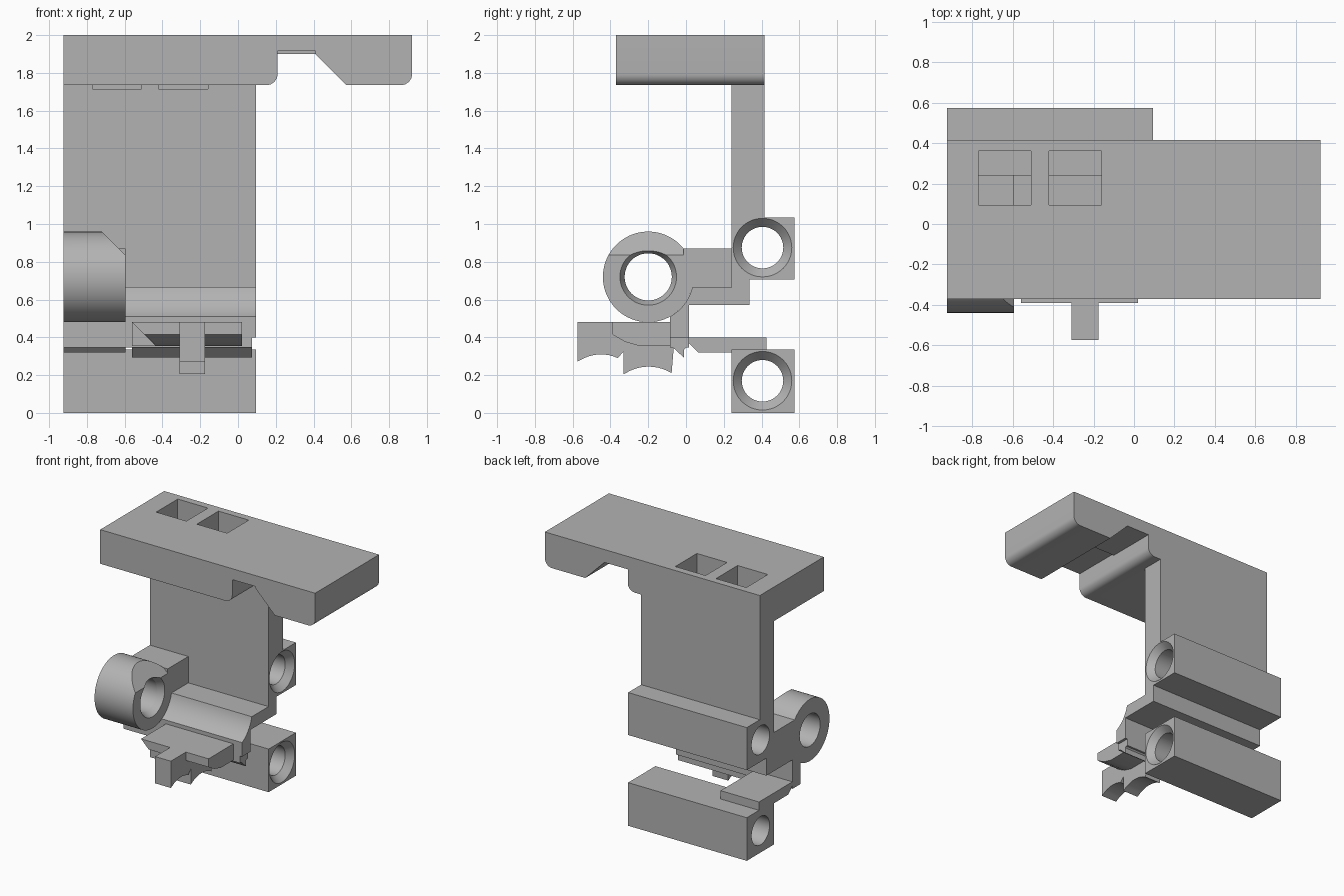
import bpy
import bmesh
from math import sin, cos, radians

cube = bpy.data.objects.get("Cube")
if cube:
    bpy.data.objects.remove(cube, do_unlink=True)

GREY = (0.45, 0.45, 0.45, 1)
mat = bpy.data.materials.new("plain grey")
mat.use_nodes = True
mat.diffuse_color = GREY
mat.node_tree.nodes["Principled BSDF"].inputs["Base Color"].default_value = GREY

LEFT, RIGHT, CLAMP = -0.925, 0.095, -0.595


def arc(cy, cz, r, start, end, steps=12):
    angles = [radians(start + (end - start) * i / steps) for i in range(steps + 1)]
    return [(cy + r * cos(a), cz + r * sin(a)) for a in angles]


def add_object(name, bm):
    bmesh.ops.recalc_face_normals(bm, faces=bm.faces)
    mesh = bpy.data.meshes.new(name)
    bm.to_mesh(mesh)
    bm.free()
    mesh.materials.append(mat)
    ob = bpy.data.objects.new(name, mesh)
    bpy.context.collection.objects.link(ob)
    return ob


def prism(name, points, lo, hi, axis="x"):
    """Extrude a profile: (y, z) points along x, or (x, z) points along y."""
    bm = bmesh.new()
    rings = []
    for d in (lo, hi):
        rings.append([bm.verts.new((d, u, v) if axis == "x" else (u, d, v)) for u, v in points])
        bm.faces.new(rings[-1])
    n = len(points)
    for i in range(n):
        j = (i + 1) % n
        bm.faces.new((rings[0][i], rings[0][j], rings[1][j], rings[1][i]))
    return add_object(name, bm)


def box(name, x, y, z):
    return prism(name, [(y[0], z[0]), (y[1], z[0]), (y[1], z[1]), (y[0], z[1])], *x)


def bore(y, z, x_end, radius, mouth, depth):
    """Round through-hole cutter with a tapered mouth at its +x end."""
    bm = bmesh.new()
    stations = [(LEFT - 0.1, radius), (x_end - depth, radius), (x_end, mouth), (x_end + 0.1, mouth)]
    rings = [[bm.verts.new((x, u, v)) for u, v in arc(y, z, r, 0, 360, 48)[:-1]]
             for x, r in stations]
    bm.faces.new(rings[0])
    bm.faces.new(rings[-1])
    for a, b in zip(rings, rings[1:]):
        for i in range(48):
            j = (i + 1) % 48
            bm.faces.new((a[i], a[j], b[j], b[i]))
    return add_object("bore_cutter", bm)


def activate(ob):
    bpy.ops.object.select_all(action="DESELECT")
    ob.select_set(True)
    bpy.context.view_layer.objects.active = ob


def cut(ob, *cutters):
    activate(ob)
    for c in cutters:
        c.hide_render = True
        mod = ob.modifiers.new("cut", "BOOLEAN")
        mod.operation = "DIFFERENCE"
        mod.solver = "EXACT"
        mod.object = c
        bpy.ops.object.modifier_apply(modifier=mod.name)
        bpy.data.objects.remove(c, do_unlink=True)
    return ob


def pockets():
    return [box("pocket_cutter", x, (0.095, 0.36), (1.715, 2.1))
            for x in ((-0.77, -0.51), (-0.42, -0.16))]


# Top plate with rounded lower corners, a notch and two square openings
profile = [(LEFT, 2), (LEFT, 1.735)]
profile += arc(0.15, 1.795, 0.06, -90, 0, 8)
profile += [(0.21, 1.9), (0.41, 1.9), (0.575, 1.735)]
profile += arc(0.862, 1.795, 0.06, -90, 0, 8) + [(0.922, 2)]
plate = prism("top_plate", profile, -0.37, 0.415, "y")
relief = box("relief_cutter", (0.21, 0.41), (-0.5, 0.02), (1.85, 1.915))
cut(plate, relief, *pockets())

# Back wall, upper rod housing and the web hollowed to the clamp radius
profile = [(0.24, 1.735), (0.415, 1.735), (0.415, 1.035), (0.575, 1.035),
           (0.575, 0.705), (0.335, 0.705), (0.335, 0.57), (0.015, 0.57),
           (0.015, 0.345), (-0.085, 0.345)]
profile += arc(-0.2, 0.72, 0.24, -61.4, -13.2) + [(0.24, 0.665)]
wall = prism("back_wall", profile, LEFT, RIGHT)
corner = box("corner_cutter", (0.075, 0.2), (-0.2, 0.1), (0.3, 0.4))
cut(wall, bore(0.405, 0.875, RIGHT, 0.11, 0.155, 0.05), corner, *pockets())

# Lower rod housing
lower = box("lower_rod_housing", (LEFT, RIGHT), (0.24, 0.575), (0, 0.335))
cut(lower, bore(0.405, 0.17, RIGHT, 0.11, 0.155, 0.05))

# Arm tying the lower housing to the web
arm = prism("lower_arm", [(-0.085, 0.5), (-0.085, 0.41), (0.0, 0.385), (0.065, 0.32),
                          (0.425, 0.32), (0.425, 0.4), (0.015, 0.4), (0.015, 0.5)],
            LEFT, CLAMP)

# Round clamp with its mounting block and a sloped top corner
profile = arc(-0.2, 0.72, 0.24, 38.7, 346.8, 56) + [(0.24, 0.665), (0.24, 0.87)]
clamp = prism("round_clamp", profile, LEFT, CLAMP)
slope = prism("slope_cutter", [(-0.76, 1.0), (-0.5, 0.74), (-0.5, 1.0)], -0.6, -0.013, "y")
cut(clamp, bore(-0.2, 0.72, CLAMP, 0.125, 0.15, 0.05), slope)

# Saddle under the web with an undercut left end
profile = [(-0.085, 0.48), (-0.39, 0.48), (-0.39, 0.415)]
profile += [(-0.32, 0.375), (-0.24, 0.353), (-0.085, 0.353)]
saddle = prism("saddle", profile, -0.56, 0.02)
under = prism("undercut_cutter", [(-0.6, 0.52), (-0.43, 0.35), (-0.43, 0.3), (-0.6, 0.3)],
              -0.5, -0.2, "y")
cut(saddle, under)

# Rib along the back of the saddle
rib = prism("saddle_rib", [(-0.085, 0.36), (-0.01, 0.292), (-0.01, 0.335), (0.015, 0.36)],
            -0.56, 0.075)

# Tongue with two scalloped undersides
profile = [(-0.085, 0.48), (-0.575, 0.48), (-0.575, 0.272)]
profile += arc(-0.45, 0.1, 0.21, 122, 65, 8)
profile += [(-0.33, 0.325), (-0.33, 0.205)]
profile += arc(-0.198, 0.015, 0.23, 122, 58, 10)
profile += [(-0.065, 0.345), (-0.085, 0.36)]
tongue = prism("tongue", profile, -0.31, -0.175)

for ob in (plate, wall, lower, arm, clamp, saddle, rib, tongue):
    activate(ob)
    bpy.ops.object.shade_smooth_by_angle(angle=radians(25))
